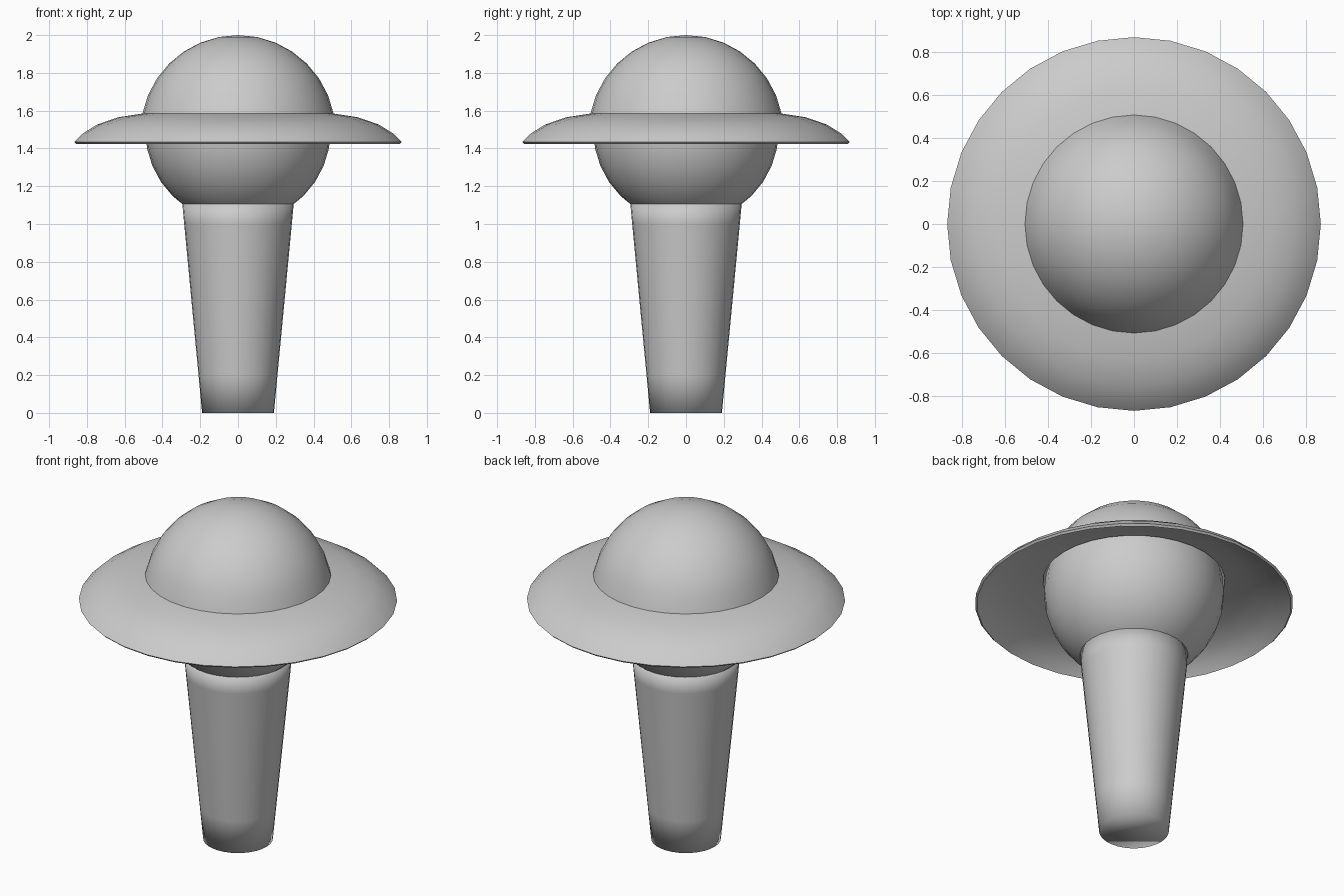
import bpy, bmesh, math

if "Cube" in bpy.data.objects:
    bpy.data.objects.remove(bpy.data.objects["Cube"])

SIDES = 32


def lathe(name, profile, cap=False):
    """Revolve (radius, z) points, listed top to bottom, around the z axis."""
    bm = bmesh.new()
    rings = []
    for r, z in profile:
        if r < 1e-4:
            rings.append([bm.verts.new((0, 0, z))] * SIDES)
        else:
            rings.append([bm.verts.new((r * math.cos(a), r * math.sin(a), z))
                          for a in (2 * math.pi * i / SIDES for i in range(SIDES))])
    for top, low in zip(rings, rings[1:]):
        for i in range(SIDES):
            j = (i + 1) % SIDES
            quad = list(dict.fromkeys((top[i], low[i], low[j], top[j])))
            bm.faces.new(quad)
    if cap:
        bm.faces.new(rings[0])
        bm.faces.new(rings[-1][::-1])
    mesh = bpy.data.meshes.new(name)
    bm.to_mesh(mesh)
    bm.free()
    obj = bpy.data.objects.new(name, mesh)
    bpy.context.collection.objects.link(obj)
    bpy.ops.object.select_all(action='DESELECT')
    obj.select_set(True)
    bpy.context.view_layer.objects.active = obj
    return obj


# Hat: thin dome shell flowing into a drooping brim
dome = [(0.516 * math.sin(t), 1.484 + 0.516 * math.cos(t))
        for t in (math.radians(11.25 * k) for k in range(8))]
brim = [(0.634, 1.565), (0.745, 1.527), (0.825, 1.477), (0.867, 1.435)]
hat = lathe("hat", dome + brim)
shell = hat.modifiers.new("thickness", 'SOLIDIFY')
shell.thickness = 0.015
shell.offset = -1
bpy.ops.object.modifier_apply(modifier=shell.name)
bpy.ops.object.shade_smooth_by_angle(angle=math.radians(35))

# Ball head sitting inside the hat
bpy.ops.mesh.primitive_uv_sphere_add(segments=SIDES, ring_count=16, radius=0.491,
                                     location=(0, 0, 1.496))
bpy.context.object.name = "head"
bpy.ops.object.shade_smooth()

# Tapered peg body, support loops keep the soft shading near both ends
body = lathe("body", [(0.295, 1.11), (0.285, 1.0), (0.209, 0.2), (0.19, 0.0)], cap=True)
bpy.ops.object.shade_smooth()
